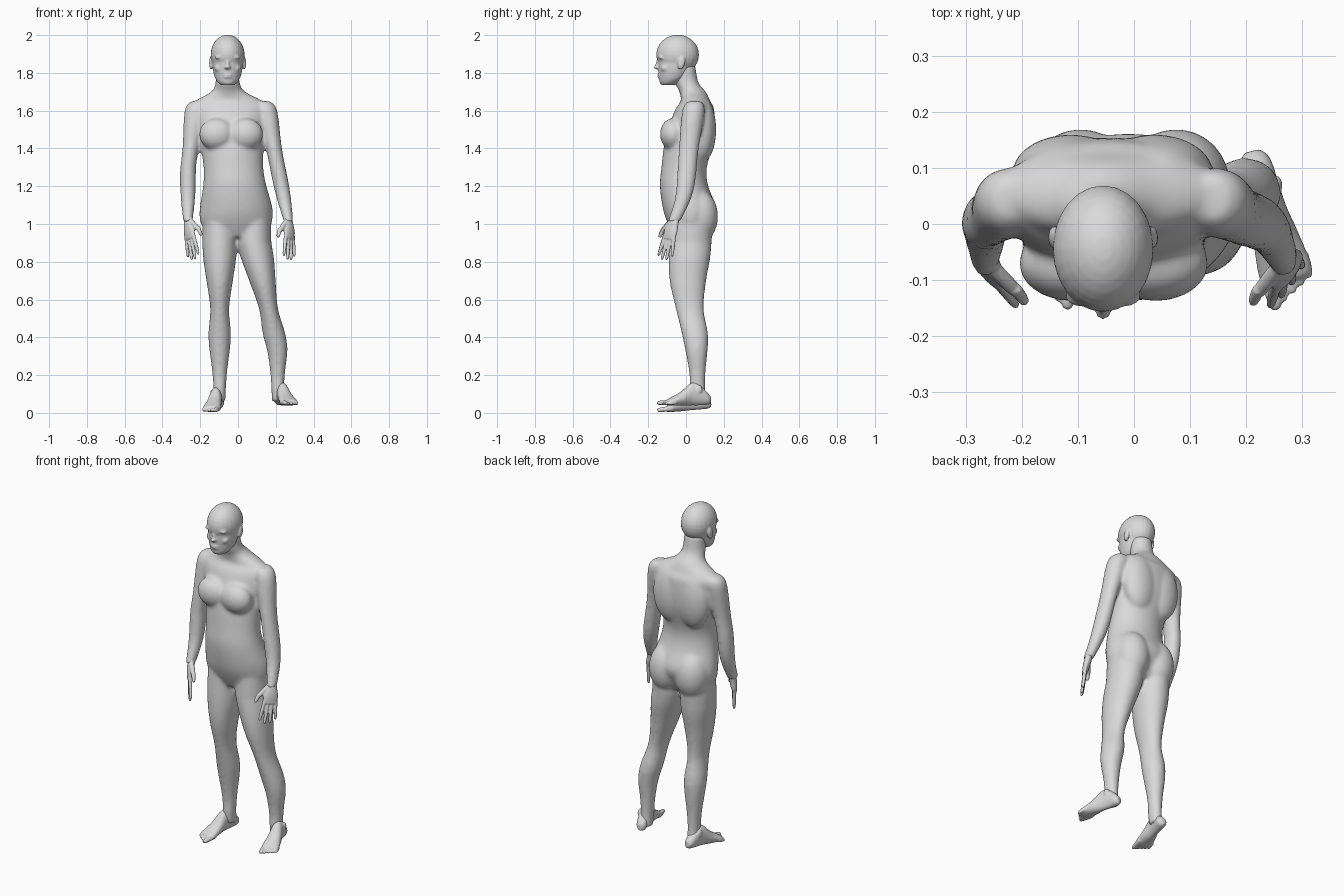
import bpy, bmesh, math
from mathutils import Vector, Matrix

if "Cube" in bpy.data.objects:
    bpy.data.objects.remove(bpy.data.objects["Cube"])

grey = bpy.data.materials.new("clay grey")
grey.use_nodes = True
grey.diffuse_color = (0.7, 0.7, 0.7, 1)
grey.node_tree.nodes["Principled BSDF"].inputs["Base Color"].default_value = grey.diffuse_color


def spline(rows, steps):
    """Smooth interpolation through a list of equal-length rows."""
    points = [Vector(row) for row in rows]
    points = [points[0]] + points + [points[-1]]
    result = []
    for before, start, end, after in zip(points, points[1:], points[2:], points[3:]):
        leave, arrive = (end - before) / 2, (after - start) / 2
        for k in range(steps):
            t = k / steps
            ease = t * t * (3 - 2 * t)
            result.append(start.lerp(end, ease) + leave * t * (1 - t) ** 2 - arrive * t * t * (1 - t))
    return result + [points[-1]]


def loft(bm, rows, across=lambda height: 0, frame=Matrix.Identity(4), sides=32, steps=4):
    """Closed tube; rows are height, depth centre, half width, half depth."""
    rings = []
    for height, depth, half_width, half_depth in spline(rows, steps):
        ring = []
        for k in range(sides):
            angle = math.tau * k / sides
            point = Vector((across(height) + half_width * math.cos(angle),
                            depth + half_depth * math.sin(angle), height))
            ring.append(bm.verts.new(frame @ point))
        rings.append(ring)
    faces = [bm.faces.new((low[k - 1], low[k], high[k], high[k - 1]))
             for low, high in zip(rings, rings[1:]) for k in range(sides)]
    faces += [bm.faces.new(rings[0]), bm.faces.new(rings[-1])]
    bmesh.ops.recalc_face_normals(bm, faces=faces)


def ball(bm, centre, radii, tilt=0, axis="Y"):
    matrix = Matrix.LocRotScale(Vector(centre), Matrix.Rotation(tilt, 3, axis), Vector(radii))
    bmesh.ops.create_uvsphere(bm, u_segments=24, v_segments=16, radius=1, matrix=matrix)


def digit(bm, frame, start, end, radius):
    """Rounded finger or toe between two points of a local frame."""
    start, reach = Vector(start), Vector(end) - Vector(start)
    turn = frame @ Matrix.Translation(start) @ reach.to_track_quat("Z", "Y").to_matrix().to_4x4()
    rows = [(reach.length * along, 0, radius * thick, radius * thick)
            for along, thick in ((0, 1), (.5, 1), (.9, .8), (1, .4))]
    loft(bm, rows, frame=turn, sides=10)


def local_frame(x_axis, y_axis, z_axis, origin):
    matrix = Matrix((x_axis, y_axis, z_axis)).transposed().to_4x4()
    matrix.translation = origin
    return matrix


def finish(bm, name, voxel, rounds):
    """Blend the overlapping forms into one smooth skin."""
    mesh = bpy.data.meshes.new(name)
    bm.to_mesh(mesh)
    bm.free()
    mesh.materials.append(grey)
    part = bpy.data.objects.new(name, mesh)
    bpy.context.collection.objects.link(part)
    remesh = part.modifiers.new("blend", "REMESH")
    remesh.mode = "VOXEL"
    remesh.voxel_size = voxel
    remesh.use_smooth_shade = True
    smooth = part.modifiers.new("soften", "SMOOTH")
    smooth.factor = 0.5
    smooth.iterations = rounds


# Torso and neck, leaning towards the right above the hips
body = bmesh.new()


def spine(height):
    return max(-.055, -.01 - .07 * max(0, height - 1.1))


loft(body, [(.93, .02, .13, .08), (1, .02, .185, .115), (1.08, .02, .193, .142), (1.2, -.01, .168, .128),
            (1.3, -.01, .158, .12), (1.45, .02, .172, .13), (1.6, .045, .2, .105), (1.65, .05, .18, .078),
            (1.7, .035, .09, .07), (1.75, .003, .064, .062), (1.84, -.01, .06, .06)],
     across=spine, sides=40)
for side in (-1, 1):
    for name, offset, y, z, radii in (("breast", .075, -.07, 1.475, (.095, .068, .085)),
                                      ("shoulder blade", .075, .09, 1.5, (.105, .07, .17)),
                                      ("buttock", .085, .07, 1.04, (.097, .1, .14))):
        ball(body, (spine(z) + side * offset, y, z), radii)

# Legs: the right one hangs straight, the left one steps outwards
leg = [(1.05, .03, .09, .11), (.85, .02, .09, .112), (.7, .01, .07, .097), (.55, .02, .05, .074),
       (.4, .05, .06, .068), (.22, .06, .04, .044), (.12, .06, .033, .042), (.06, .07, .032, .042)]
loft(body, leg, across=lambda height: -.097)
loft(body, leg, across=lambda height: min(.21, .085 + .22 * max(0, .9 - height)))

# Arms: both swing outwards, the left one further
arm = [(1.65, .045, .03, .035), (1.6, .04, .058, .06), (1.4, .015, .043, .053),
       (1.22, 0, .042, .049), (1.12, -.02, .037, .042), (1.01, -.065, .025, .034)]
loft(body, arm, across=lambda height: max(-.265, -.225 - .13 * (1.6 - height)))
loft(body, arm, across=lambda height: .15 + .2 * (1.6 - height))
finish(body, "body", .009, 12)

# Head: skull and face
head = bmesh.new()
middle = -.055
ball(head, (middle, -.044, 1.896), (.09, .113, .106))
loft(head, [(1.735, -.095, .034, .035), (1.75, -.085, .052, .054), (1.78, -.068, .069, .075),
            (1.84, -.056, .08, .092), (1.94, -.046, .078, .102)], across=lambda height: middle)

# Facial features on the centre line
ball(head, (middle, -.145, 1.83), (.017, .026, .012))
ball(head, (middle, -.14, 1.85), (.011, .02, .035), tilt=-.2, axis="X")
for lip in (1.778, 1.79):
    ball(head, (middle, -.135, lip), (.026, .016, .007))
ball(head, (middle, -.122, 1.752), (.026, .018, .016))

# Paired features: brow, eye, cheek, ear
for side in (-1, 1):
    ball(head, (middle + side * .034, -.128, 1.885), (.034, .02, .012), tilt=side * .15)
    ball(head, (middle + side * .032, -.122, 1.86), (.016, .016, .009))
    ball(head, (middle + side * .042, -.108, 1.825), (.028, .026, .024))
    ball(head, (middle + side * .088, -.024, 1.853), (.01, .019, .036), tilt=-.2, axis="X")
finish(head, "head", .005, 5)

# Hands: frame axes run thumbwards, inwards and down to the fingertips
for name, side, wrist_x in (("right_hand", -1, -.264), ("left_hand", 1, .265)):
    hand = bmesh.new()
    down = Vector((.08, -.3, -1)).normalized()
    thumbward = Vector((-side * .6, -.8, 0))
    thumbward = (thumbward - down * thumbward.dot(down)).normalized()
    inward = down.cross(thumbward) * side
    frame = local_frame(thumbward, inward, down, (wrist_x, -.058, 1.035))
    loft(hand, [(0, 0, .025, .018), (.04, 0, .033, .02), (.08, 0, .042, .018), (.12, 0, .036, .011)],
         frame=frame)
    for finger in range(4):
        length = .235 - .01 * (finger - 1.3) ** 2
        digit(hand, frame, (.03 - .02 * finger, 0, .095), (.045 - .03 * finger, .014, length), .01)
    digit(hand, frame, (.018, 0, .025), (.068, .015, .09), .014)
    digit(hand, frame, (.06, .014, .07), (.078, .018, .12), .011)
    finish(hand, name, .004, 2)

# Feet: frame axes run outwards, up and forward to the toes
for name, side, yaw, pitch, heel in (("right_foot", -1, .2, -.07, (-.096, .134, .02)),
                                     ("left_foot", 1, .27, 0, (.21, .13, .038))):
    foot = bmesh.new()
    forward = Vector((side * math.sin(yaw), -math.cos(yaw), pitch)).normalized()
    outward = Vector((side * math.cos(yaw), math.sin(yaw), 0))
    frame = local_frame(outward, forward.cross(outward) * side, forward, heel)
    loft(foot, [(0, .03, .014, .018), (.02, .038, .028, .034), (.07, .06, .031, .058), (.11, .06, .033, .058),
                (.16, .038, .041, .038), (.22, .021, .048, .021), (.24, .017, .041, .015)], frame=frame)
    for ankle_side in (-1, 1):
        ball(foot, frame @ Vector((ankle_side * .024, .085, .07)), (.013, .018, .025))
    for toe in range(5):
        radius = .01 if toe else .014
        spot = -.033 + .018 * toe
        digit(foot, frame, (spot, .018, .2), (spot, radius, .285 - .01 * toe), radius)
    finish(foot, name, .0045, 4)
